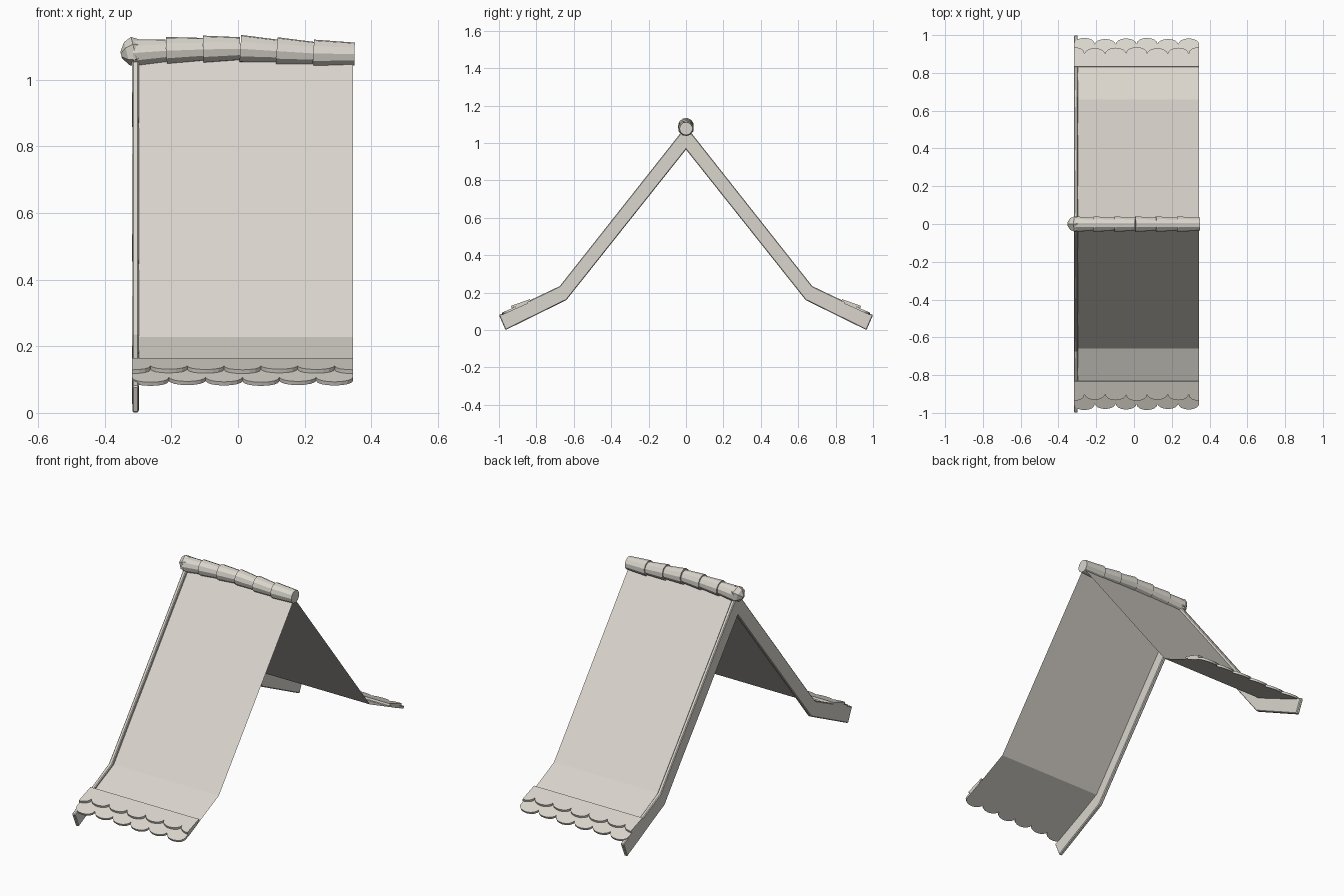
import bpy, bmesh, math
from mathutils import Vector, Matrix

cube = bpy.data.objects.get("Cube")
if cube:
    bpy.data.objects.remove(cube, do_unlink=True)

plaster = bpy.data.materials.new("pale_stone")
colour = (0.70, 0.67, 0.61, 1)
plaster.use_nodes = True
plaster.diffuse_color = colour
plaster.node_tree.nodes["Principled BSDF"].inputs["Base Color"].default_value = colour

LEFT, RIGHT = -0.318, 0.345


def finish(name, bm, mirror=False, fix=True):
    if fix:
        bmesh.ops.recalc_face_normals(bm, faces=bm.faces)
    mesh = bpy.data.meshes.new(name)
    bm.to_mesh(mesh)
    bm.free()
    mesh.materials.append(plaster)
    ob = bpy.data.objects.new(name, mesh)
    bpy.context.collection.objects.link(ob)
    if mirror:
        mod = ob.modifiers.new("other_slope", 'MIRROR')
        mod.use_axis = (False, True, False)
        mod.use_clip = True
    return ob


def add_lathe(bm, rings, sides, matrix):
    """Closed solid along x from (x, radius) rings."""
    loops = []
    for x, r in rings:
        loops.append([bm.verts.new(matrix @ Vector((
            x, r * math.cos(math.tau * (i + 0.5) / sides),
            r * math.sin(math.tau * (i + 0.5) / sides)))) for i in range(sides)])
    for a, b in zip(loops, loops[1:]):
        for i in range(sides):
            j = (i + 1) % sides
            bm.faces.new((a[i], a[j], b[j], b[i]))
    bm.faces.new(loops[0])
    bm.faces.new(loops[-1])


# Roof sheet: steep slope, then a shallow flare at the eave
bm = bmesh.new()
profile = [(0, 1.066), (-0.66, 0.228), (-0.92, 0.107)]
rows = [[bm.verts.new((x, y, z)) for x in (-0.303, RIGHT)] for y, z in profile]
for a, b in zip(rows, rows[1:]):
    bm.faces.new((a[0], b[0], b[1], a[1]))
finish("roof_sheet", bm, mirror=True, fix=False)

# Gable board: a bent plank following the roof edge
bm = bmesh.new()
outer = [(0, 1.09), (-0.675, 0.235), (-1.0, 0.08)]
inner = [(0, 0.965), (-0.64, 0.16), (-0.965, 0.0)]
sections = []
for k, cuts in ((0, 4), (1, 3)):
    for i in range(cuts + k):
        t = i / cuts
        sections.append([Vector(e[k]).lerp(Vector(e[k + 1]), t) for e in (outer, inner)])
rings = []
for i, (top, low) in enumerate(sections):
    wobble = 0.001 * (i % 2)
    x0, x1 = LEFT + wobble, -0.297 - wobble
    rings.append([bm.verts.new((x, *p)) for x, p in
                  ((x0, top), (x1, top), (x1, low), (x0, low))])
for a, b in zip(rings, rings[1:]):
    for i in range(4):
        j = (i + 1) % 4
        bm.faces.new((a[i], a[j], b[j], b[i]))
bm.faces.new(rings[-1])
board = finish("gable_board", bm, mirror=True)
bevel = board.modifiers.new("worn_edges", 'BEVEL')
bevel.width = 0.004
bevel.segments = 1
bevel.limit_method = 'ANGLE'
bevel.angle_limit = math.radians(50)


# Eave shingles: scalloped plates, two overlapping rows
def shingle_row(name, start, end, edges, thick=0.012, depth=0.036):
    start, end = Vector(start), Vector(end)
    along = (end - start).normalized()
    length = (end - start).length
    up = Vector((0, along.z, -along.y))
    bm = bmesh.new()
    outline = [(LEFT, 0)]
    for n, (x0, x1) in enumerate(zip(edges, edges[1:])):
        reach = length - 0.006 * ((n * 2) % 3) / 2
        for i in range(9):
            a = math.pi * i / 8
            if i == 0 and n:
                continue
            x = (x0 + x1) / 2 - (x1 - x0) / 2 * math.cos(a)
            if LEFT - 1e-4 <= x <= RIGHT + 1e-4:
                outline.append((x, reach - depth * (1 - math.sin(a) ** 0.9)
                                if 0 < i < 8 else length - depth))
    outline.append((RIGHT, 0))
    verts = [bm.verts.new(Vector((x, 0, 0)) + start + along * s) for x, s in outline]
    face = bm.faces.new(verts)
    new = bmesh.ops.extrude_face_region(bm, geom=[face])
    moved = [v for v in new["geom"] if isinstance(v, bmesh.types.BMVert)]
    bmesh.ops.translate(bm, verts=moved, vec=up * thick)
    return finish(name, bm, mirror=True)


step = (RIGHT - LEFT) / 6
shingle_row("lower_shingles", (0, -0.845, 0.142), (0, -0.98, 0.081),
            [LEFT + step * i for i in range(7)])
shingle_row("upper_shingles", (0, -0.83, 0.154), (0, -0.932, 0.118),
            [LEFT + step * (i - 0.5) for i in range(8)])

# Ridge: overlapping tapered caps on a gently bowed line
bm = bmesh.new()
starts = [-0.315, -0.215, -0.104, 0.007, 0.116, 0.227, 0.35]
heights = [1.080, 1.087, 1.091, 1.093, 1.086, 1.079, 1.077]
for i in range(6):
    a = Vector((starts[i], 0, heights[i]))
    b = Vector((starts[i + 1], 0, heights[i + 1]))
    place = Matrix.Translation(a) @ Matrix.Rotation(
        math.atan2(a.z - b.z, b.x - a.x), 4, 'Y')
    add_lathe(bm, [(0, 0.042), ((b - a).length, 0.035)], 11, place)
finish("ridge_caps", bm)

# Faceted end knob on the gable side
bm = bmesh.new()
place = Matrix.Translation((-0.31, 0, 1.084)) @ Matrix.Rotation(math.radians(-14), 4, 'Y')
add_lathe(bm, [(-0.042, 0.010), (-0.024, 0.036), (0.0, 0.046), (0.026, 0.030)], 6, place)
finish("ridge_knob", bm)
